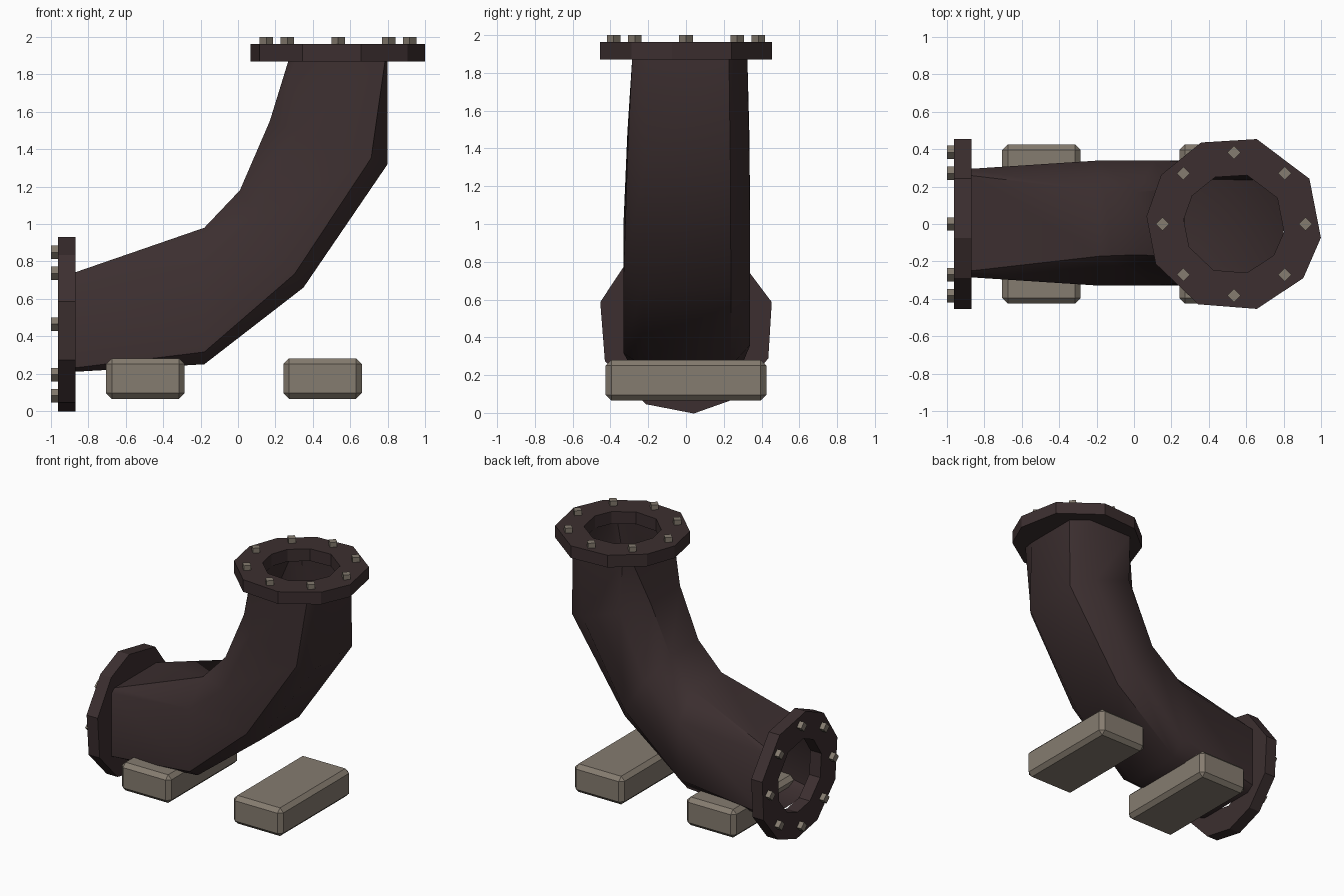
import bpy, bmesh
from math import cos, sin, pi, radians
from mathutils import Matrix, Vector

if "Cube" in bpy.data.objects:
    bpy.data.objects.remove(bpy.data.objects["Cube"])


def make_material(name, rgb):
    mat = bpy.data.materials.new(name)
    mat.use_nodes = True
    mat.diffuse_color = (*rgb, 1)
    mat.node_tree.nodes["Principled BSDF"].inputs["Base Color"].default_value = (*rgb, 1)
    return mat


iron = make_material("dark brown iron", (0.045, 0.028, 0.029))
stone = make_material("warm grey", (0.235, 0.2, 0.16))


def add_object(name, bm, mat, matrix=Matrix()):
    bmesh.ops.recalc_face_normals(bm, faces=bm.faces)
    mesh = bpy.data.meshes.new(name)
    bm.to_mesh(mesh)
    bm.free()
    mesh.materials.append(mat)
    obj = bpy.data.objects.new(name, mesh)
    obj.matrix_world = matrix
    bpy.context.collection.objects.link(obj)
    return obj


def bridge(bm, rings, closed=False):
    """Join successive rings of vertices with quads."""
    pairs = list(zip(rings, rings[1:]))
    if closed:
        pairs.append((rings[-1], rings[0]))
    for a, b in pairs:
        n = len(a)
        for i in range(n):
            j = (i + 1) % n
            bm.faces.new((a[i], a[j], b[j], b[i]))


# Pipe elbow: chamfered sections lofted from the side opening to the top one
# (inner bend point, outer bend point, right and left y reach,
#  flat shares of inner and outer walls,
#  side shares towards inner, outer right and outer left)
sections = [
    ((-0.875, 0.74), (-0.87, 0.21), -0.285, 0.295, 0.88, 0.82, 0.9, 0.92, 0.85),
    ((-0.18, 0.98), (-0.18, 0.25), -0.33, 0.34, 0.52, 0.7, 0.5, 0.82, 0.7),
    ((0.01, 1.18), (0.35, 0.66), -0.33, 0.34, 0.5, 0.7, 0.4, 0.72, 0.6),
    ((0.17, 1.55), (0.8, 1.32), -0.31, 0.335, 0.55, 0.7, 0.5, 0.72, 0.5),
    ((0.27, 1.875), (0.8, 1.875), -0.285, 0.325, 0.82, 0.7, 0.85, 0.95, 0.55),
]
bm = bmesh.new()
rings = []
for inner, outer, right, left, flat_in, flat_out, side_in, out_right, out_left in sections:
    a = Vector((inner[0], 0, inner[1]))
    b = Vector((outer[0], 0, outer[1]))
    centre, reach = (a + b) / 2, (b - a) / 2
    outline = [(1, right * flat_out), (1, left * flat_out), (out_left, left),
               (-side_in, left), (-1, left * flat_in), (-1, right * flat_in),
               (-side_in, right), (out_right, right)]
    rings.append([bm.verts.new(centre + reach * u + Vector((0, y, 0)))
                  for u, y in outline])
bridge(bm, rings)
pipe = add_object("pipe_elbow", bm, iron)
bpy.context.view_layer.objects.active = pipe
pipe.select_set(True)
bpy.ops.object.shade_smooth_by_angle(angle=radians(45))
pipe.select_set(False)

# Flanges: uneven ten-sided rings with eight bolt heads on the outer face
corners = [radians(d) for d in (-9, 31, 75, 112, 146, 175, 207, 246, 285, 322)]


def add_flange(name, matrix):
    bm = bmesh.new()
    profile = [(0.47, 0), (0.47, 0.093), (0.27, 0.093), (0.27, 0)]
    rings = [[bm.verts.new((r * cos(t), r * sin(t), z)) for t in corners]
             for r, z in profile]
    bridge(bm, rings, closed=True)
    add_object(name + "_flange", bm, iron, matrix)

    bm = bmesh.new()
    for i in range(8):
        angle = i * pi / 4
        spot = Matrix.Translation((0.383 * cos(angle), 0.383 * sin(angle), 0.11))
        bmesh.ops.create_cone(bm, cap_ends=True, segments=4, radius1=0.036,
                              radius2=0.036, depth=0.04, matrix=spot)
    add_object(name + "_bolts", bm, stone, matrix)


add_flange("top", Matrix.Translation((0.535, 0, 1.87)))
add_flange("side", Matrix.Translation((-0.87, 0, 0.465)) @ Matrix.Rotation(-pi / 2, 4, "Y"))

# Support blocks: long boxes with chamfered edges
for name, x in (("side_support", -0.495), ("far_support", 0.452)):
    bm = bmesh.new()
    bmesh.ops.create_cube(bm, size=1, matrix=Matrix.Diagonal((0.42, 0.85, 0.215, 1)))
    bmesh.ops.bevel(bm, geom=list(bm.edges), offset=0.03, segments=1, affect="EDGES")
    add_object(name, bm, stone, Matrix.Translation((x, 0, 0.173)))
